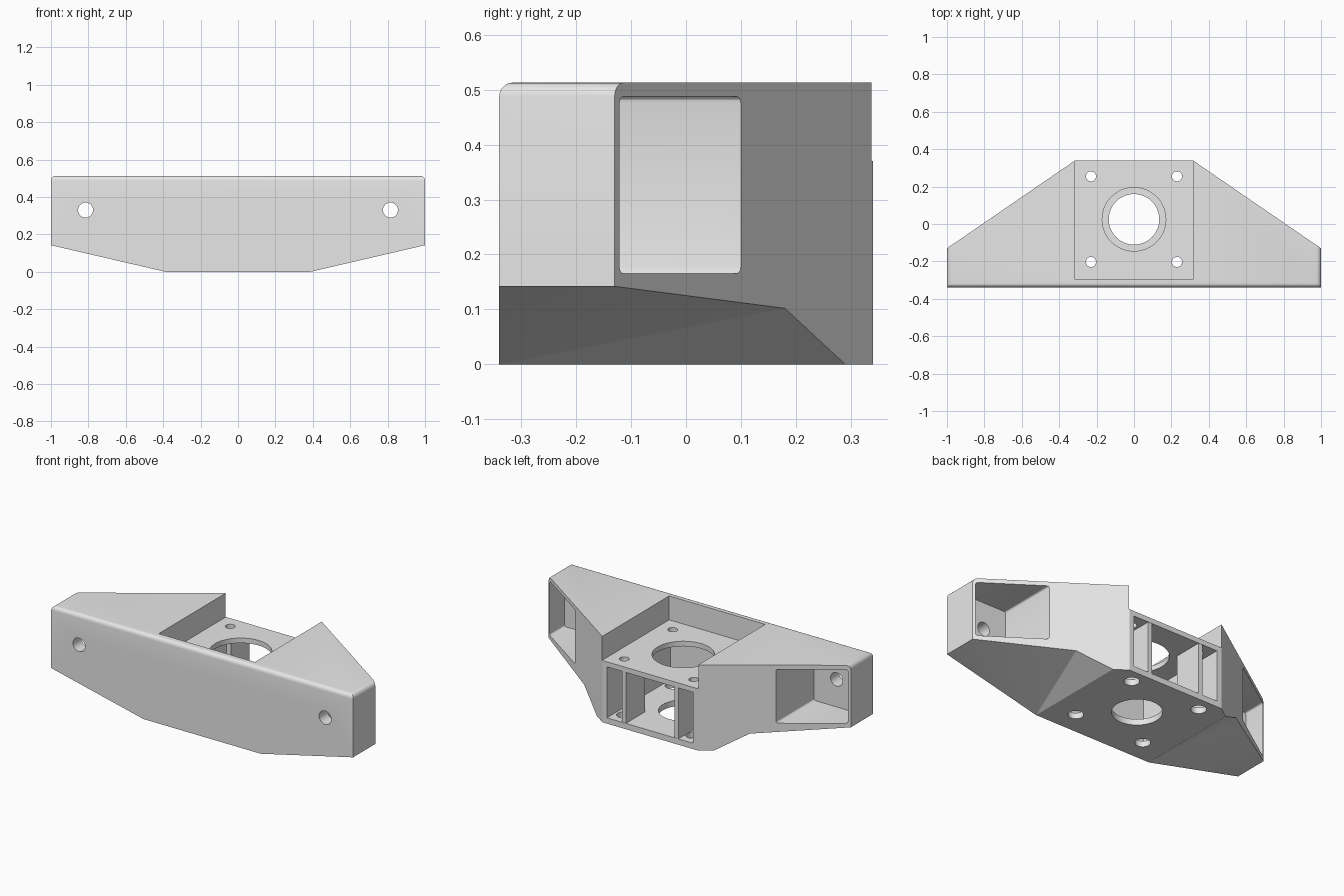
import bpy, bmesh, math

if "Cube" in bpy.data.objects:
    bpy.data.objects.remove(bpy.data.objects["Cube"])

grey = bpy.data.materials.new("plain_grey")
grey.diffuse_color = (0.8, 0.8, 0.8, 1)
grey.use_nodes = True
grey.node_tree.nodes["Principled BSDF"].inputs["Base Color"].default_value = grey.diffuse_color


def make_object(name, bm):
    mesh = bpy.data.meshes.new(name)
    bmesh.ops.recalc_face_normals(bm, faces=bm.faces)
    bm.to_mesh(mesh)
    bm.free()
    mesh.materials.append(grey)
    obj = bpy.data.objects.new(name, mesh)
    bpy.context.collection.objects.link(obj)
    return obj


def box(name, x, y, z, bevel=0.0):
    bm = bmesh.new()
    bmesh.ops.create_cube(bm, size=1)
    for v in bm.verts:
        v.co = [(r[0] + r[1]) / 2 + c * (r[1] - r[0]) for c, r in zip(v.co, (x, y, z))]
    if bevel:
        # round only the edges running front to back
        edges = [e for e in bm.edges if abs(e.verts[0].co.y - e.verts[1].co.y) > 0.01]
        bmesh.ops.bevel(bm, geom=edges, offset=bevel, segments=3, profile=0.5, affect='EDGES')
    return make_object(name, bm)


def cylinder(name, centre, radius, depth, along_y=False, sides=48):
    bm = bmesh.new()
    bmesh.ops.create_cone(bm, cap_ends=True, segments=sides, radius1=radius,
                          radius2=radius, depth=depth)
    obj = make_object(name, bm)
    obj.location = centre
    if along_y:
        obj.rotation_euler.x = math.pi / 2
    return obj


# Bracket body: one half, repeated on the other side
FRONT, BACK, TOP = -0.34, 0.34, 0.513


def slant(y):
    return 1 - (y + 0.13) / 0.47 * 0.685


half = {
    "a0": (0, FRONT, 0), "a": (slant(0.29), FRONT, 0), "b": (slant(0.29), 0.29, 0),
    "c": (slant(0.18), 0.18, 0.102), "d": (1, -0.13, 0.142), "e": (1, FRONT, 0.142),
    "f": (slant(BACK), BACK, 0), "g": (0, BACK, 0),
    "A0": (0, FRONT, TOP), "E": (1, FRONT, TOP), "D": (1, -0.13, TOP),
    "F": (slant(BACK), BACK, TOP), "G": (0, BACK, TOP),
}
loops = ["a0 a e E A0", "e d D E", "d c b f F D", "f g G F", "a0 g f b a",
         "a b c", "a c d", "a d e", "A0 E D F G"]
bm = bmesh.new()
for side in (1, -1):
    v = {k: bm.verts.new((side * p[0], p[1], p[2])) for k, p in half.items()}
    for loop in loops:
        bm.faces.new([v[k] for k in loop.split()])
bmesh.ops.remove_doubles(bm, verts=bm.verts, dist=1e-5)
bmesh.ops.recalc_face_normals(bm, faces=bm.faces)
bmesh.ops.dissolve_limit(bm, angle_limit=0.002, verts=bm.verts, edges=bm.edges)
ends = [e for e in bm.edges if all(abs(w.co.x) > 0.99 and w.co.z > 0.5 for w in e.verts)]
bmesh.ops.bevel(bm, geom=ends, offset=0.025, segments=5, profile=0.5, affect='EDGES')
body = make_object("bracket_body", bm)

# Cutters: top recess, rear cavity and centre bore
cutters = [
    box("recess_cutter", (-0.318, 0.318), (-0.295, 0.6), (0.37, 0.8)),
    box("cavity_cutter", (-0.285, 0.285), (-0.26, 0.6), (0.035, 0.34)),
    cylinder("upper_bore_cutter", (0, 0.025, 0.4), 0.17, 0.2, sides=64),
    cylinder("lower_bore_cutter", (0, 0.025, 0), 0.135, 0.2, sides=64),
]
for s in (1, -1):
    # End pocket and its front bolt hole
    xs = sorted((s * 0.665, s * 0.987))
    cutters.append(box("pocket_cutter", xs, (-0.26, 0.25), (0.165, 0.488), 0.012))
    cutters.append(cylinder("bolt_cutter", (s * 0.815, -0.35, 0.33), 0.04, 0.3, True))
    # Screw holes: narrow above, wide below
    for y in (0.255, -0.203):
        cutters.append(cylinder("screw_cutter", (s * 0.23, y, 0.36), 0.027, 0.15, sides=32))
        cutters.append(cylinder("screw_head_cutter", (s * 0.23, y, 0), 0.042, 0.15, sides=32))

bpy.context.view_layer.objects.active = body
for cutter in cutters:
    mod = body.modifiers.new(cutter.name, 'BOOLEAN')
    mod.operation = 'DIFFERENCE'
    mod.solver = 'EXACT'
    mod.object = cutter
    bpy.ops.object.modifier_apply(modifier=mod.name)
    bpy.data.objects.remove(cutter)

# Upright ribs between the two plates
for s, name in ((1, "right_rib"), (-1, "left_rib")):
    box(name, sorted((s * 0.16, s * 0.187)), (0.16, 0.338), (0.03, 0.345))

bpy.ops.object.select_all(action='DESELECT')
body.select_set(True)
bpy.ops.object.shade_smooth_by_angle(angle=math.radians(19))
